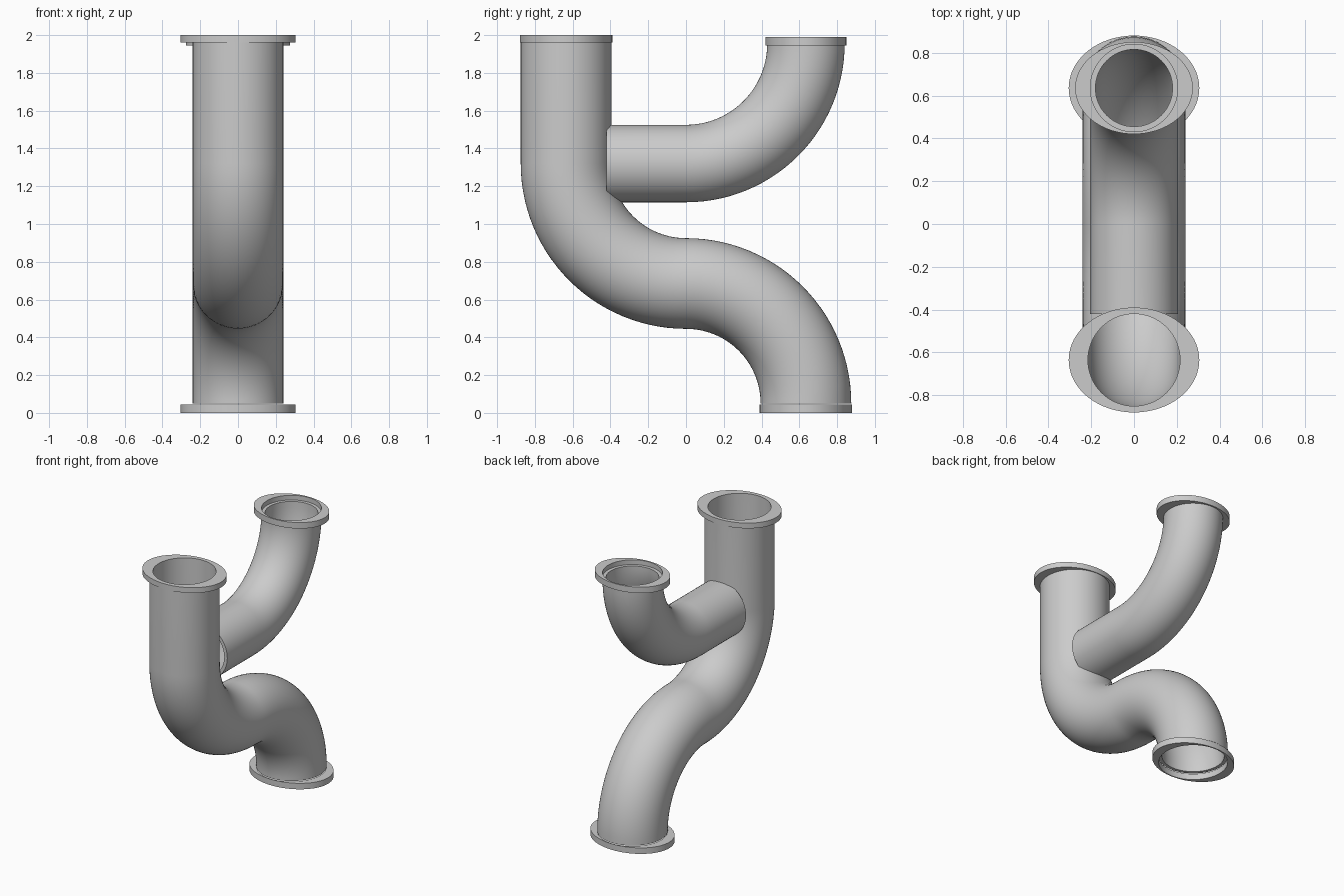
import bpy, bmesh, math
from mathutils import Vector

if "Cube" in bpy.data.objects:
    bpy.data.objects.remove(bpy.data.objects["Cube"], do_unlink=True)

grey = bpy.data.materials.new("pipe grey")
grey.use_nodes = True
colour = (0.6, 0.6, 0.6, 1)
grey.diffuse_color = colour
grey.node_tree.nodes["Principled BSDF"].inputs["Base Color"].default_value = colour

SIDES = 64
BEND = 0.635      # bend radius, also the offset of every pipe mouth
STEPS = 28
WALL = 0.025


def finish(name, bm):
    bmesh.ops.recalc_face_normals(bm, faces=bm.faces)
    mesh = bpy.data.meshes.new(name)
    bm.to_mesh(mesh)
    bm.free()
    mesh.materials.append(grey)
    obj = bpy.data.objects.new(name, mesh)
    bpy.context.collection.objects.link(obj)
    bpy.ops.object.select_all(action="DESELECT")
    obj.select_set(True)
    bpy.context.view_layer.objects.active = obj
    bpy.ops.object.shade_smooth_by_angle(angle=math.radians(35))
    return obj


def ring(bm, centre, side, up, a, b):
    """Ellipse of vertices spanned by two axes."""
    angles = [2 * math.pi * i / SIDES for i in range(SIDES)]
    return [bm.verts.new(centre + side * a * math.cos(t) + up * b * math.sin(t))
            for t in angles]


def bridge(bm, r, s):
    for i in range(SIDES):
        j = (i + 1) % SIDES
        bm.faces.new((r[i], r[j], s[j], s[i]))


def arc(cz, start, end):
    """Quarter bend about (0, 0, cz): list of (point, tangent)."""
    out = []
    sign = 1 if end > start else -1
    for i in range(STEPS + 1):
        t = math.radians(start + (end - start) * i / STEPS)
        out.append((Vector((0, BEND * math.cos(t), cz + BEND * math.sin(t))),
                    Vector((0, -math.sin(t), math.cos(t))) * sign))
    return out


def pipe(name, path, radius):
    """Hollow tube swept along a path in the YZ plane."""
    bm = bmesh.new()
    side = Vector((1, 0, 0))
    outer, inner = [], []
    for p, d in path:
        up = side.cross(d)
        outer.append(ring(bm, p, side, up, radius, radius))
        inner.append(ring(bm, p, side, up, radius - WALL, radius - WALL))
    for shell in (outer, inner):
        for r, s in zip(shell, shell[1:]):
            bridge(bm, r, s)
    for k in (0, -1):
        bridge(bm, outer[k], inner[k])
    return finish(name, bm)


def flange(name, y, z0, z1, a, b, hole):
    """Oval plate with a round hole."""
    bm = bmesh.new()
    x, v = Vector((1, 0, 0)), Vector((0, 1, 0))
    loops = [ring(bm, Vector((0, y, z)), x, v, *size)
             for z, size in ((z0, (a, b)), (z1, (a, b)),
                             (z1, (hole, hole)), (z0, (hole, hole)))]
    for k in range(4):
        bridge(bm, loops[k], loops[(k + 1) % 4])
    return finish(name, bm)


down, back = Vector((0, 0, -1)), Vector((0, 1, 0))

# Main S-shaped pipe: straight drop, bend to the back, bend down
main = [(Vector((0, -BEND, 2.0)), down)]
main += arc(1.32, 180, 270) + arc(0.05, 90, 0)[1:]
pipe("main_pipe", main, 0.24)

# Branch pipe: straight run to the back, then bend up
branch = [(Vector((0, -0.42, 1.32)), back)] + arc(1.955, 270, 360)
pipe("branch_pipe", branch, 0.205)

# Oval flanges at the three mouths
flange("main_top_flange", -BEND, 1.96, 2.0, 0.305, 0.245, 0.215)
flange("main_bottom_flange", BEND, 0.0, 0.045, 0.305, 0.245, 0.238)
flange("branch_flange", BEND, 1.945, 1.99, 0.275, 0.215, 0.204)
